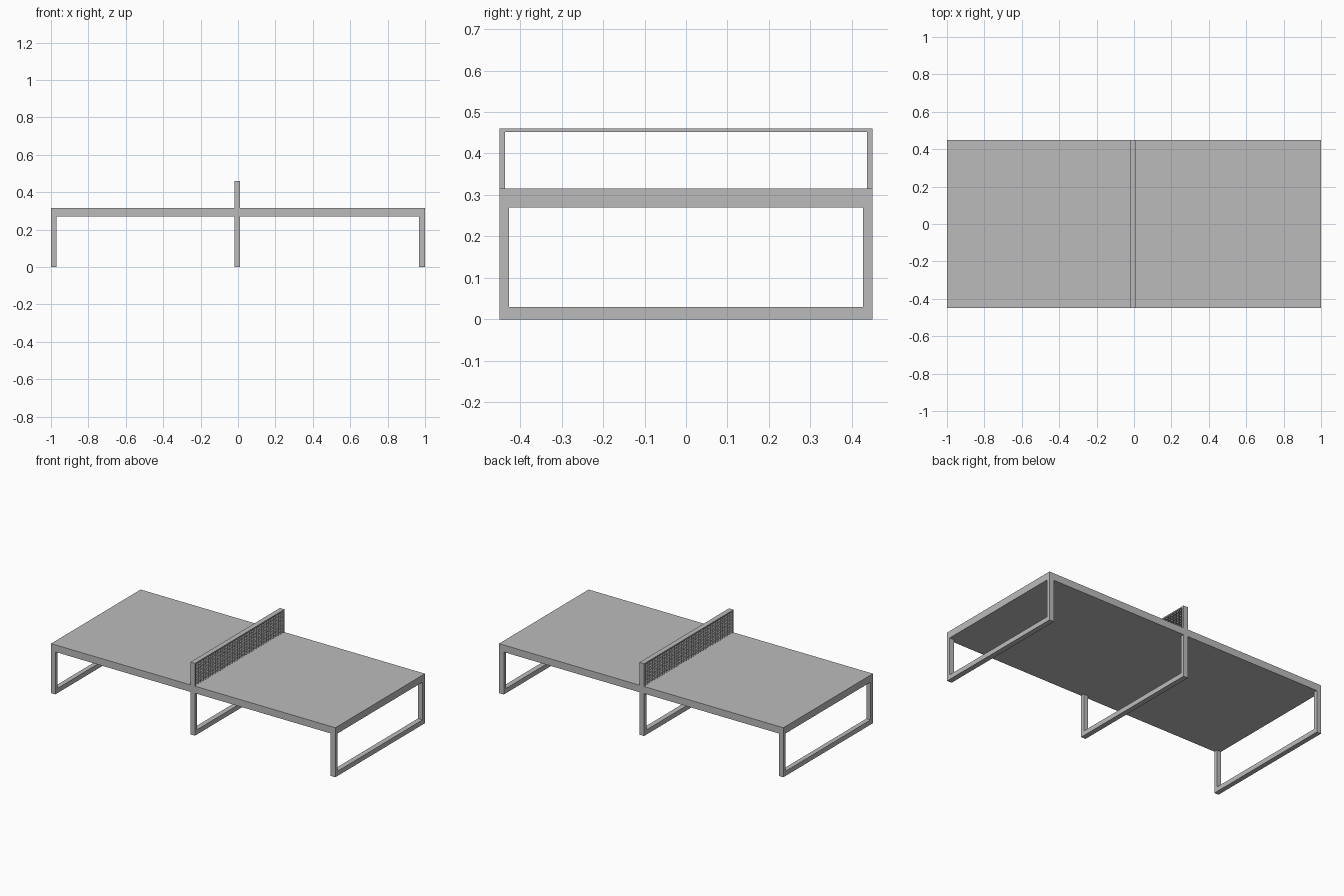
import bpy, bmesh

if "Cube" in bpy.data.objects:
    bpy.data.objects.remove(bpy.data.objects["Cube"])

grey = bpy.data.materials.new("light grey")
grey.diffuse_color = (0.5, 0.5, 0.5, 1)
grey.use_nodes = True
grey.node_tree.nodes["Principled BSDF"].inputs["Base Color"].default_value = grey.diffuse_color


def finish(name, bm):
    mesh = bpy.data.meshes.new(name)
    bm.to_mesh(mesh)
    bm.free()
    mesh.materials.append(grey)
    obj = bpy.data.objects.new(name, mesh)
    bpy.context.collection.objects.link(obj)
    return obj


def extruded(name, outline, x0, x1):
    """Solid from a (y, z) outline, extruded along x."""
    bm = bmesh.new()
    face = bm.faces.new([bm.verts.new((x0, y, z)) for y, z in outline])
    res = bmesh.ops.extrude_face_region(bm, geom=[face])
    verts = [v for v in res["geom"] if isinstance(v, bmesh.types.BMVert)]
    bmesh.ops.translate(bm, verts=verts, vec=(x1 - x0, 0, 0))
    bmesh.ops.recalc_face_normals(bm, faces=bm.faces)
    return finish(name, bm)


W, UNDER, TOP, NET_TOP = 0.45, 0.27, 0.315, 0.46
NX0, NX1 = -0.02, 0.012

# Table top slab
extruded("table_top", [(-W, UNDER), (W, UNDER), (W, TOP), (-W, TOP)], -1, 1)

# Three U-shaped leg frames
I = 0.427
leg = [(-W, 0), (W, 0), (W, UNDER), (I, UNDER), (I, 0.03),
       (-I, 0.03), (-I, UNDER), (-W, UNDER)]
for name, x0, x1 in (("left_leg_frame", -1, -0.97),
                     ("middle_leg_frame", NX0, NX1),
                     ("right_leg_frame", 0.967, 1)):
    extruded(name, leg, x0, x1)

# Net frame: inverted U standing on the table
N, BAR = 0.437, 0.452
extruded("net_frame", [(-W, TOP), (-N, TOP), (-N, BAR), (N, BAR), (N, TOP),
                       (W, TOP), (W, NET_TOP), (-W, NET_TOP)], NX0, NX1)

# Net: crossed paper-thin strips, edge-on when seen from the ends
bm = bmesh.new()


def strip(a, b):
    bm.faces.new([bm.verts.new((x, y, z)) for x, (y, z) in
                  ((NX0, a), (NX1, a), (NX1, b), (NX0, b))])


cols, rows = 36, 8
for i in range(1, cols):
    y = -N + 2 * N * i / cols
    strip((y, TOP), (y, BAR))
for j in range(1, rows):
    z = TOP + (BAR - TOP) * j / rows
    strip((-N, z), (N, z))
finish("net_mesh", bm)
